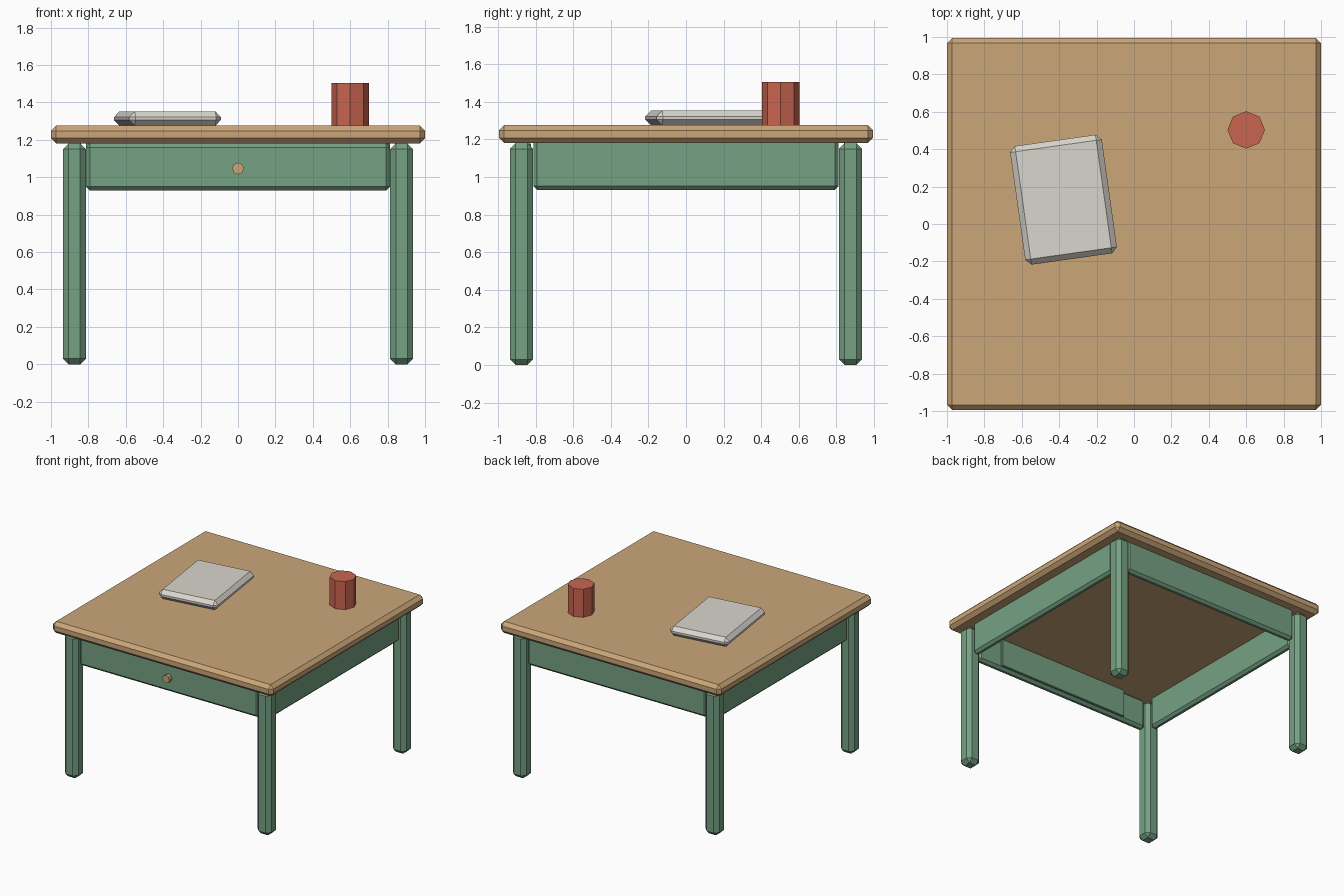
import bpy
from math import radians

if "Cube" in bpy.data.objects:
    bpy.data.objects.remove(bpy.data.objects["Cube"])


def material(name, rgb):
    m = bpy.data.materials.new(name)
    m.diffuse_color = (*rgb, 1)
    m.use_nodes = True
    m.node_tree.nodes["Principled BSDF"].inputs["Base Color"].default_value = m.diffuse_color
    return m


wood = material("wood", (0.60, 0.38, 0.19))
green = material("green_paint", (0.18, 0.36, 0.23))
red = material("red_glaze", (0.58, 0.13, 0.08))
paper = material("paper", (0.70, 0.67, 0.62))


def box(name, center, size, bevel, mat, turn=0):
    """Box with single-segment chamfered edges."""
    bpy.ops.mesh.primitive_cube_add(size=1, location=center, rotation=(0, 0, radians(turn)))
    ob = bpy.context.object
    ob.name = name
    ob.scale = size
    bpy.ops.object.transform_apply(location=False, rotation=False, scale=True)
    mod = ob.modifiers.new("chamfer", 'BEVEL')
    mod.width, mod.segments = bevel, 1
    ob.data.materials.append(mat)
    return ob


def octagon(name, center, radius, depth, mat, tilt=0):
    bpy.ops.mesh.primitive_cylinder_add(vertices=8, radius=radius, depth=depth,
                                        location=center, rotation=(radians(tilt), 0, 0))
    ob = bpy.context.object
    ob.name = name
    ob.data.materials.append(mat)


# Table top
box("table_top", (0, 0, 1.228), (2, 1.99, 0.095), 0.028, wood)

# Legs
for sy, depth_name in ((-1, "front"), (1, "back")):
    for sx, side_name in ((-1, "left"), (1, "right")):
        box(f"{depth_name}_{side_name}_leg", (sx * 0.875, sy * 0.875, 0.59),
            (0.123, 0.123, 1.18), 0.03, green)

# Side and back aprons, running up into the top
for side, name in ((-1, "left_apron"), (1, "right_apron")):
    box(name, (side * 0.87, 0, 1.067), (0.06, 1.625, 0.27), 0.02, green)
box("back_apron", (0, 0.87, 1.067), (1.625, 0.06, 0.27), 0.02, green)

# Drawer front with inner panel and knob
box("drawer_front", (0, -0.87, 1.055), (1.625, 0.06, 0.25), 0.02, green)
box("drawer_inner_panel", (0, -0.845, 1.065), (1.2, 0.04, 0.23), 0.005, green)
octagon("drawer_knob", (0, -0.912, 1.047), 0.032, 0.045, wood, tilt=90)

# Book and cup on top
box("book", (-0.377, 0.13, 1.314), (0.495, 0.64, 0.077), 0.03, paper, turn=8)
octagon("cup", (0.6, 0.503, 1.39), 0.1, 0.23, red)
